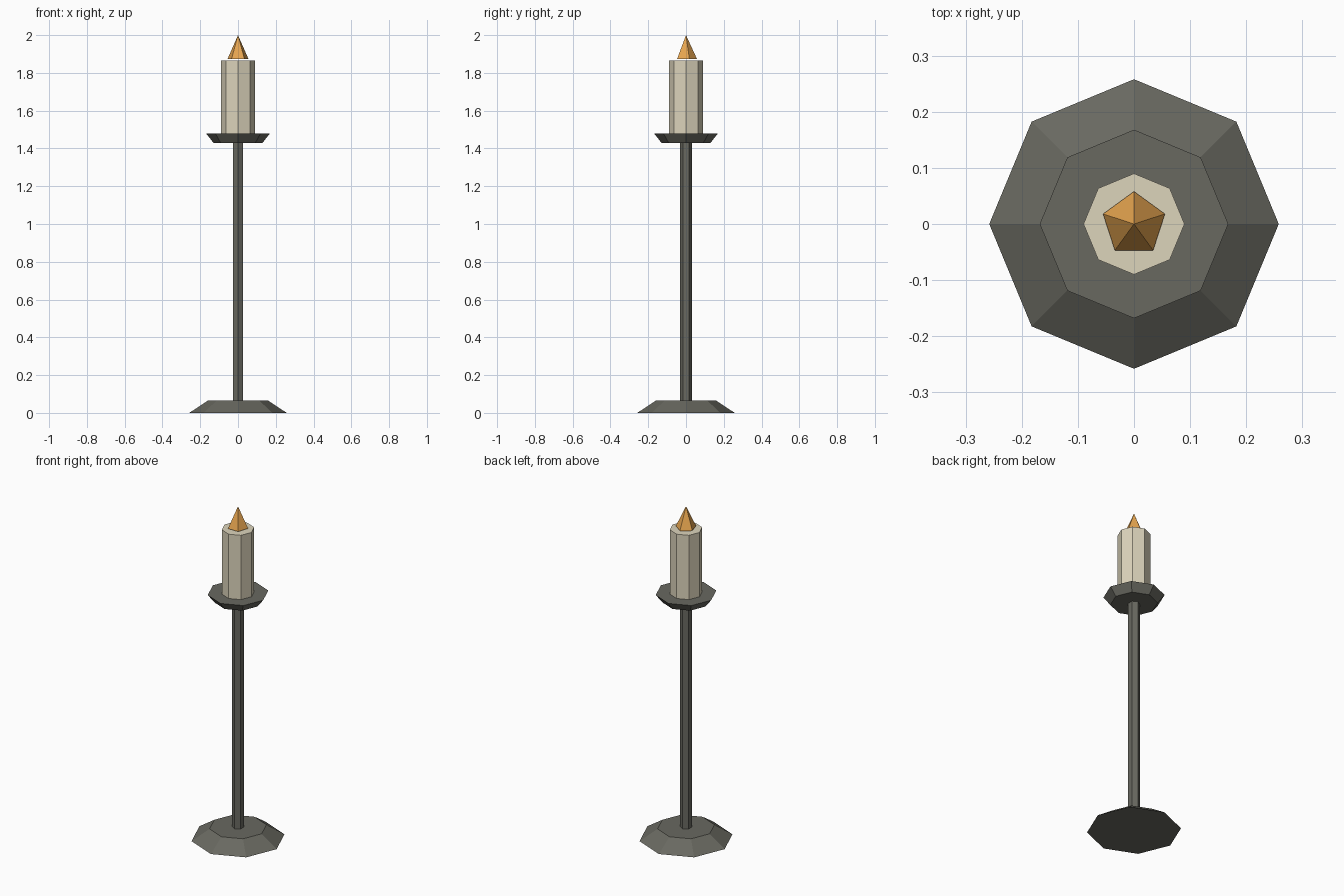
import bpy
from math import pi

cube = bpy.data.objects.get("Cube")
if cube:
    bpy.data.objects.remove(cube, do_unlink=True)


def make_material(name, rgb):
    mat = bpy.data.materials.new(name)
    mat.use_nodes = True
    mat.diffuse_color = (*rgb, 1)
    mat.node_tree.nodes["Principled BSDF"].inputs["Base Color"].default_value = (*rgb, 1)
    return mat


def add_tier(name, sides, r_bottom, r_top, z_bottom, z_top, mat):
    """Flat-sided frustum with one corner pointing to +y."""
    bpy.ops.mesh.primitive_cone_add(
        vertices=sides, radius1=r_bottom, radius2=r_top,
        depth=z_top - z_bottom, location=(0, 0, (z_bottom + z_top) / 2))
    obj = bpy.context.object
    obj.name = obj.data.name = name
    obj.data.materials.append(mat)
    # Turn the ring so its first corner lies on the +y axis
    first = obj.data.vertices[0].co
    if abs(first.x) > abs(first.y):
        obj.rotation_euler.z = pi / 2
    return obj


iron = make_material("dark iron", (0.14, 0.14, 0.118))
wax = make_material("cream wax", (0.72, 0.66, 0.50))
fire = make_material("amber flame", (0.80, 0.38, 0.08))

# Stand
add_tier("base", 8, 0.258, 0.158, 0, 0.066, iron)
add_tier("stem", 6, 0.032, 0.032, 0.066, 1.43, iron)
add_tier("drip_dish", 8, 0.13, 0.168, 1.43, 1.478, iron)

# Candle
add_tier("candle", 8, 0.09, 0.09, 1.478, 1.866, wax)
add_tier("flame", 5, 0.058, 0, 1.874, 2.0, fire)
